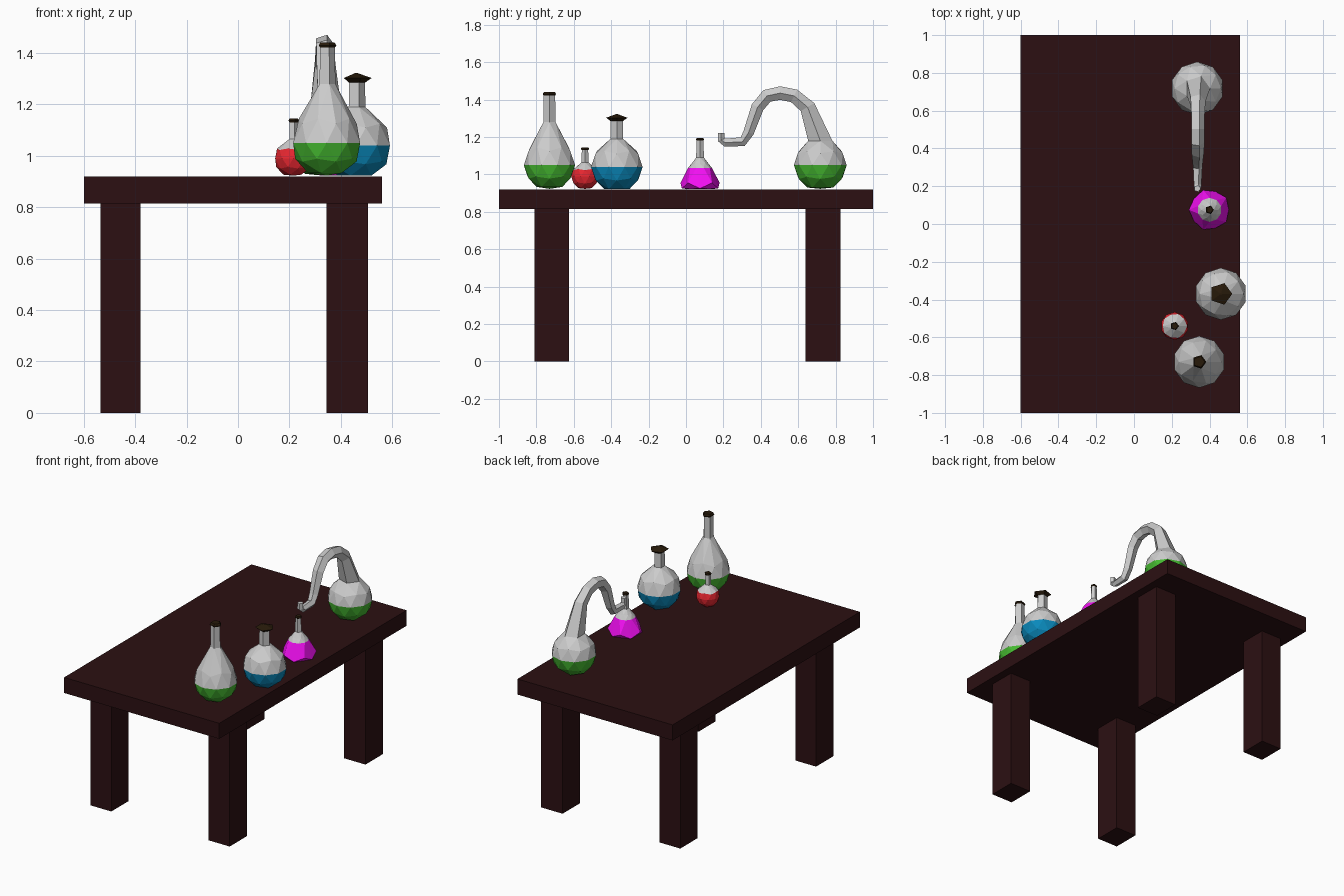
import bpy, bmesh, math
from mathutils import Vector

if "Cube" in bpy.data.objects:
    bpy.data.objects.remove(bpy.data.objects["Cube"])


def material(name, rgb):
    m = bpy.data.materials.new(name)
    m.diffuse_color = (*rgb, 1)
    m.use_nodes = True
    m.node_tree.nodes["Principled BSDF"].inputs["Base Color"].default_value = m.diffuse_color
    return m


WOOD = material("dark_wood", (0.025, 0.005, 0.006))
CORK = material("stopper_brown", (0.02, 0.010, 0.003))
GLASS = material("glass", (0.8, 0.8, 0.8))
GREEN = material("green_liquid", (0.06, 0.48, 0.03))
BLUE = material("blue_liquid", (0.003, 0.25, 0.50))
RED = material("red_liquid", (0.80, 0.02, 0.03))
PINK = material("pink_liquid", (0.90, 0.005, 0.90))


def finish(bm, name, mats, loc=(0, 0, 0)):
    bmesh.ops.recalc_face_normals(bm, faces=bm.faces)
    me = bpy.data.meshes.new(name)
    bm.to_mesh(me)
    bm.free()
    for m in mats:
        me.materials.append(m)
    ob = bpy.data.objects.new(name, me)
    ob.location = loc
    bpy.context.collection.objects.link(ob)


def box(name, lo, hi):
    bm = bmesh.new()
    bmesh.ops.create_cube(bm, size=1)
    for v in bm.verts:
        v.co = [a + (b - a) * (c + 0.5) for a, b, c in zip(lo, hi, v.co)]
    finish(bm, name, [WOOD])


# Heights of the vertex rows of a unit icosphere with 80 faces
ROWS = (0.851, 0.526, 0.447, 0.0, -0.447, -0.526, -0.851, -1.0)


def sphere_rows(r, zc, floor=0.923):
    return [(r * math.sqrt(1 - h * h), max(zc + r * h, floor)) for h in ROWS]


def flask(name, x, y, rows, neck, liquid, level=0.0):
    """rows: (radius, z) per vertex row; neck: (dy, z, radius) path of 5-sided rings."""
    bm = bmesh.new()
    bmesh.ops.create_icosphere(bm, subdivisions=2, radius=1)
    for f in bm.faces:
        f.material_index = int(f.calc_center_median().z < level)
    bmesh.ops.delete(bm, geom=[v for v in bm.verts if v.co.z > 0.95], context='VERTS')
    # Reshape the sphere row by row
    for v in bm.verts:
        r, z = rows[min(range(8), key=lambda i: abs(ROWS[i] - v.co.z))]
        a = math.atan2(v.co.y, v.co.x)
        v.co = (r * math.cos(a), r * math.sin(a), z)
    # Grow the neck out of the open top along its path
    top = sorted((v for v in bm.verts if v.is_boundary),
                 key=lambda v: math.atan2(v.co.y, v.co.x) % (2 * math.pi - 1e-3))
    ring = top
    pts = [Vector((0, 0, rows[0][1]))] + [Vector((0, d, z)) for d, z, _ in neck]
    angles = [math.atan2(v.co.y, v.co.x) for v in top]
    for i, (_, _, r) in enumerate(neck, 1):
        t = (pts[min(i + 1, len(pts) - 1)] - pts[i - 1]).normalized()
        side = Vector((0, t.z, -t.y))
        new = [bm.verts.new(pts[i] + r * (Vector((math.cos(a), 0, 0)) + side * math.sin(a)))
               for a in angles]
        for k in range(5):
            j = (k + 1) % 5
            bm.faces.new((ring[k], ring[j], new[j], new[k]))
        ring = new
    bm.faces.new(ring)
    finish(bm, name, [GLASS, liquid], (x, y, 0))


def stopper(name, x, y, profile):
    """Five-sided stopper from (radius, z) rings."""
    bm = bmesh.new()
    rings = [[bm.verts.new((r * math.cos(k * math.tau / 5), r * math.sin(k * math.tau / 5), z))
              for k in range(5)] for r, z in profile]
    for a, b in zip(rings, rings[1:]):
        for k in range(5):
            j = (k + 1) % 5
            bm.faces.new((a[k], a[j], b[j], b[k]))
    bm.faces.new(rings[0])
    bm.faces.new(rings[-1])
    finish(bm, name, [CORK], (x, y, 0))


# Table
box("table_top", (-0.6, -1, 0.815), (0.56, 1, 0.92))
for sx, x0, x1 in (("left", -0.535, -0.38), ("right", 0.345, 0.505)):
    for sy, y0, y1 in (("front", -0.81, -0.625), ("back", 0.64, 0.825)):
        box(f"{sy}_{sx}_leg", (x0, y0, 0), (x1, y1, 0.82))

# Pear-shaped flask with green liquid
rows = sphere_rows(0.137, 1.05)
rows[:3] = [(0.034, 1.28), (0.108, 1.145), (0.117, 1.125)]
flask("pear_flask", 0.345, -0.73, rows, [(0, 1.43, 0.032)], GREEN)
stopper("pear_flask_stopper", 0.345, -0.73, [(0.032, 1.422), (0.038, 1.430), (0.030, 1.442)])

# Round flask with blue liquid
rows = sphere_rows(0.138, 1.04)
rows[:3] = [(0.036, 1.19), (0.112, 1.125), (0.120, 1.11)]
flask("round_flask", 0.46, -0.37, rows, [(0, 1.29, 0.034)], BLUE)
stopper("round_flask_stopper", 0.46, -0.37, [(0.034, 1.285), (0.060, 1.303), (0.006, 1.322)])

# Small flask with red liquid
rows = sphere_rows(0.074, 0.99)
rows[0] = (0.019, 1.065)
flask("small_flask", 0.215, -0.54, rows, [(0, 1.135, 0.018)], RED, 0.4)
stopper("small_flask_stopper", 0.215, -0.54, [(0.018, 1.130), (0.023, 1.137), (0.018, 1.145)])

# Conical flask with pink liquid
rows = [(0.022, 1.09), (0.044, 1.062), (0.046, 1.058), (0.064, 1.035),
        (0.110, 0.955), (0.102, 0.925), (0.08, 0.923), (0, 0.923)]
flask("conical_flask", 0.40, 0.075, rows, [(0, 1.185, 0.019)], PINK)
stopper("conical_flask_stopper", 0.40, 0.075, [(0.019, 1.180), (0.023, 1.187), (0.018, 1.195)])

# Retort with a bent spout
rows = sphere_rows(0.141, 1.05)
rows[0] = (0.068, 1.18)
spout = [(-0.068, 1.36, 0.044), (-0.14, 1.42, 0.039), (-0.215, 1.435, 0.038),
         (-0.285, 1.42, 0.038), (-0.335, 1.36, 0.036), (-0.383, 1.225, 0.030),
         (-0.415, 1.175, 0.027), (-0.51, 1.17, 0.022), (-0.53, 1.185, 0.020),
         (-0.53, 1.222, 0.019)]
flask("retort", 0.335, 0.718, rows, spout, GREEN)
